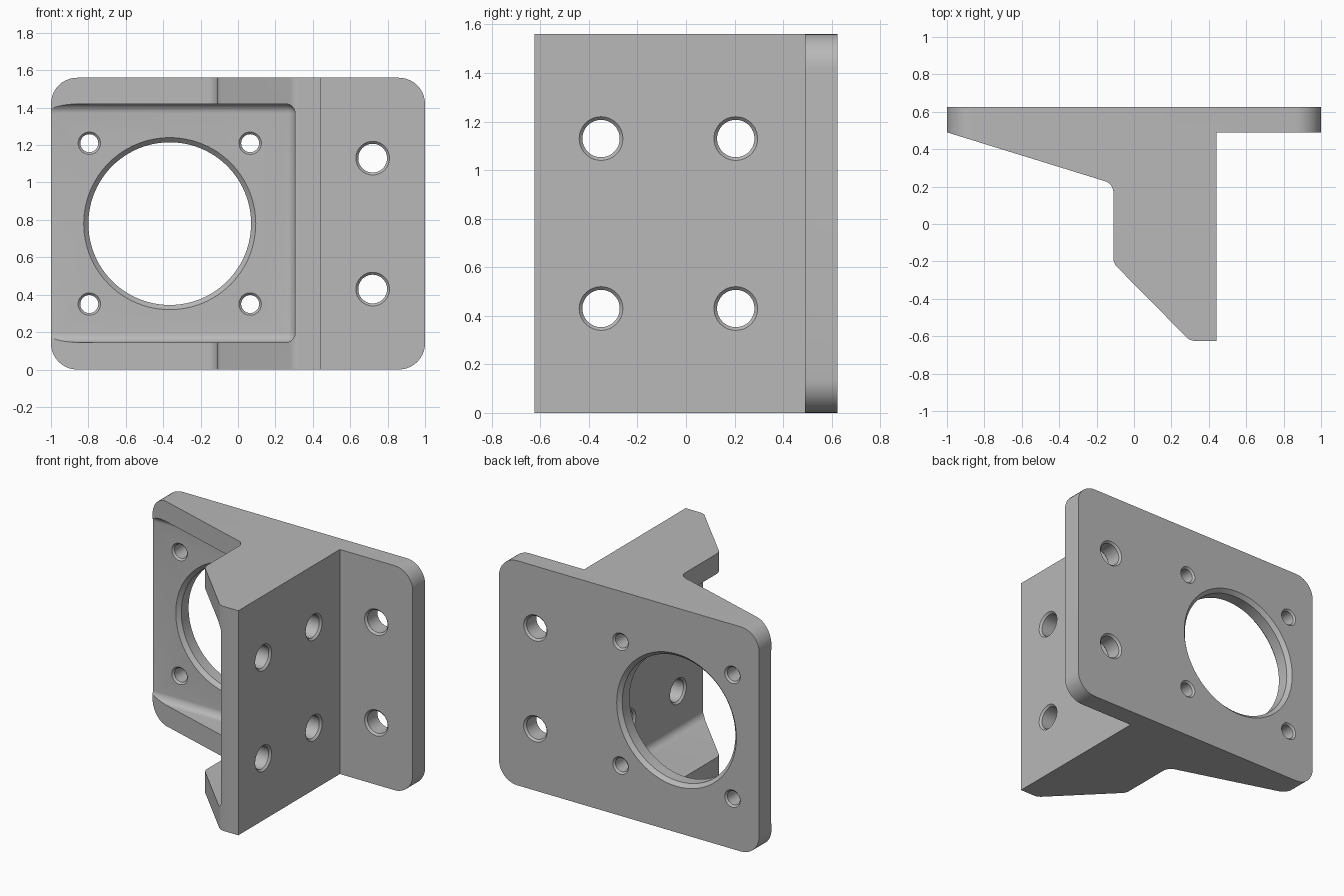
import bpy, bmesh
from math import pi, cos, sin, tan
from mathutils import Vector, Matrix

cube = bpy.data.objects.get("Cube")
if cube:
    bpy.data.objects.remove(cube, do_unlink=True)

HEIGHT, BACK, PLATE_FRONT = 1.56, 0.625, 0.49
WALL_IN, WALL_OUT, FLOOR = 0.305, 0.44, 0.495

grey = bpy.data.materials.new("plain grey")
grey.use_nodes = True
colour = (0.48, 0.48, 0.48, 1)
grey.diffuse_color = colour
grey.node_tree.nodes["Principled BSDF"].inputs["Base Color"].default_value = colour


def make_object(name, bm):
    bmesh.ops.recalc_face_normals(bm, faces=bm.faces)
    mesh = bpy.data.meshes.new(name)
    bm.to_mesh(mesh)
    bm.free()
    mesh.materials.append(grey)
    obj = bpy.data.objects.new(name, mesh)
    bpy.context.collection.objects.link(obj)
    return obj


def rounded(corners, steps=10):
    """Replace each (x, y, radius) corner by a tangent arc."""
    out = []
    for i, (x, y, r) in enumerate(corners):
        p = Vector((x, y))
        if not r:
            out.append(p)
            continue
        a = (Vector(corners[i - 1][:2]) - p).normalized()
        b = (Vector(corners[(i + 1) % len(corners)][:2]) - p).normalized()
        half = a.angle(b) / 2
        centre = p + (a + b).normalized() * (r / sin(half))
        start = p + a * (r / tan(half)) - centre
        end = p + b * (r / tan(half)) - centre
        sweep = start.angle_signed(end)
        for k in range(steps + 1):
            t = -sweep * k / steps
            out.append(centre + Matrix.Rotation(t, 2) @ start)
    return out


def prism(name, outline, depth, matrix):
    bm = bmesh.new()
    face = bm.faces.new([bm.verts.new((p.x, p.y, 0)) for p in outline])
    res = bmesh.ops.extrude_face_region(bm, geom=[face])
    verts = [v for v in res["geom"] if isinstance(v, bmesh.types.BMVert)]
    bmesh.ops.translate(bm, verts=verts, vec=(0, 0, depth))
    bm.transform(matrix)
    return make_object(name, bm)


def hole_cutter(radius, chamfer, start, end, place, sides=48):
    """Lathed plug that flares at both ends; place maps (u, v, axis) to space."""
    e = 0.02
    wide = radius + chamfer + e
    rings = [(wide, start - e), (radius, start + chamfer),
             (radius, end - chamfer), (wide, end + e)]
    bm = bmesh.new()
    loops = [[bm.verts.new(place(r * cos(2 * pi * k / sides),
                                 r * sin(2 * pi * k / sides), h))
              for k in range(sides)] for r, h in rings]
    for low, high in zip(loops, loops[1:]):
        for k in range(sides):
            n = (k + 1) % sides
            bm.faces.new((low[k], low[n], high[n], high[k]))
    bm.faces.new(loops[0])
    bm.faces.new(loops[-1])
    return make_object("hole_cutter", bm)


def apply_boolean(target, tool, operation):
    tool.hide_render = True
    mod = target.modifiers.new("cut", "BOOLEAN")
    mod.operation, mod.solver, mod.object = operation, "EXACT", tool
    bpy.context.view_layer.objects.active = target
    bpy.ops.object.modifier_apply(modifier=mod.name)
    bpy.data.objects.remove(tool, do_unlink=True)


# Bracket body: plan outline with gusset slope, raised in z
plan = [(-1, BACK, 0), (-1, PLATE_FRONT, 0), (-0.11, 0.215, 0.065),
        (-0.11, -0.21, 0.07), (0.3, -BACK, 0.07), (WALL_OUT, -BACK, 0),
        (WALL_OUT, PLATE_FRONT, 0), (1, PLATE_FRONT, 0), (1, BACK, 0)]
bracket = prism("motor_mount_bracket", rounded(plan), HEIGHT, Matrix())

# Rounded corners of the plate
r = 0.14
rect = [(-1, 0, r), (1, 0, r), (1, HEIGHT, r), (-1, HEIGHT, r)]
turn = Matrix.Translation((0, 1, 0)) @ Matrix.Rotation(pi / 2, 4, "X")
apply_boolean(bracket, prism("corner_shape", rounded(rect), 2, turn), "INTERSECT")

# Pocket between the two gussets, with filleted inner edges
low, high, left, front = 0.145, 1.42, -1.4, -1.0
bm = bmesh.new()
bmesh.ops.create_cube(bm, size=1)
bm.transform(Matrix.Translation(((left + WALL_IN) / 2, (front + FLOOR) / 2, (low + high) / 2))
             @ Matrix.Diagonal((WALL_IN - left, FLOOR - front, high - low, 1)))
bmesh.ops.bevel(bm, geom=bm.edges[:], offset=0.05, segments=8, profile=0.5,
                affect="EDGES")
apply_boolean(bracket, make_object("pocket_cutter", bm), "DIFFERENCE")

# Chamfered holes through the plate: bore, four screw holes, two mounting holes
plate_holes = [(-0.365, 0.78, 0.435, 0.025, FLOOR, 96)]
plate_holes += [(x, z, 0.048, 0.012, FLOOR, 40) for x in (-0.795, 0.065) for z in (0.35, 1.21)]
plate_holes += [(0.72, z, 0.077, 0.013, PLATE_FRONT, 48) for z in (0.43, 1.13)]
for x, z, rad, cham, face, sides in plate_holes:
    tool = hole_cutter(rad, cham, face, BACK,
                       lambda u, v, h: (x + u, h, z + v), sides)
    apply_boolean(bracket, tool, "DIFFERENCE")

# Chamfered holes through the side wall
for y in (-0.35, 0.205):
    for z in (0.43, 1.13):
        tool = hole_cutter(0.077, 0.013, WALL_IN, WALL_OUT,
                           lambda u, v, h: (h, y + u, z + v))
        apply_boolean(bracket, tool, "DIFFERENCE")

# Smooth fillets and bores, crisp edges elsewhere
bpy.ops.object.select_all(action="DESELECT")
bracket.select_set(True)
bpy.context.view_layer.objects.active = bracket
bpy.ops.object.shade_smooth_by_angle(angle=pi / 6)
